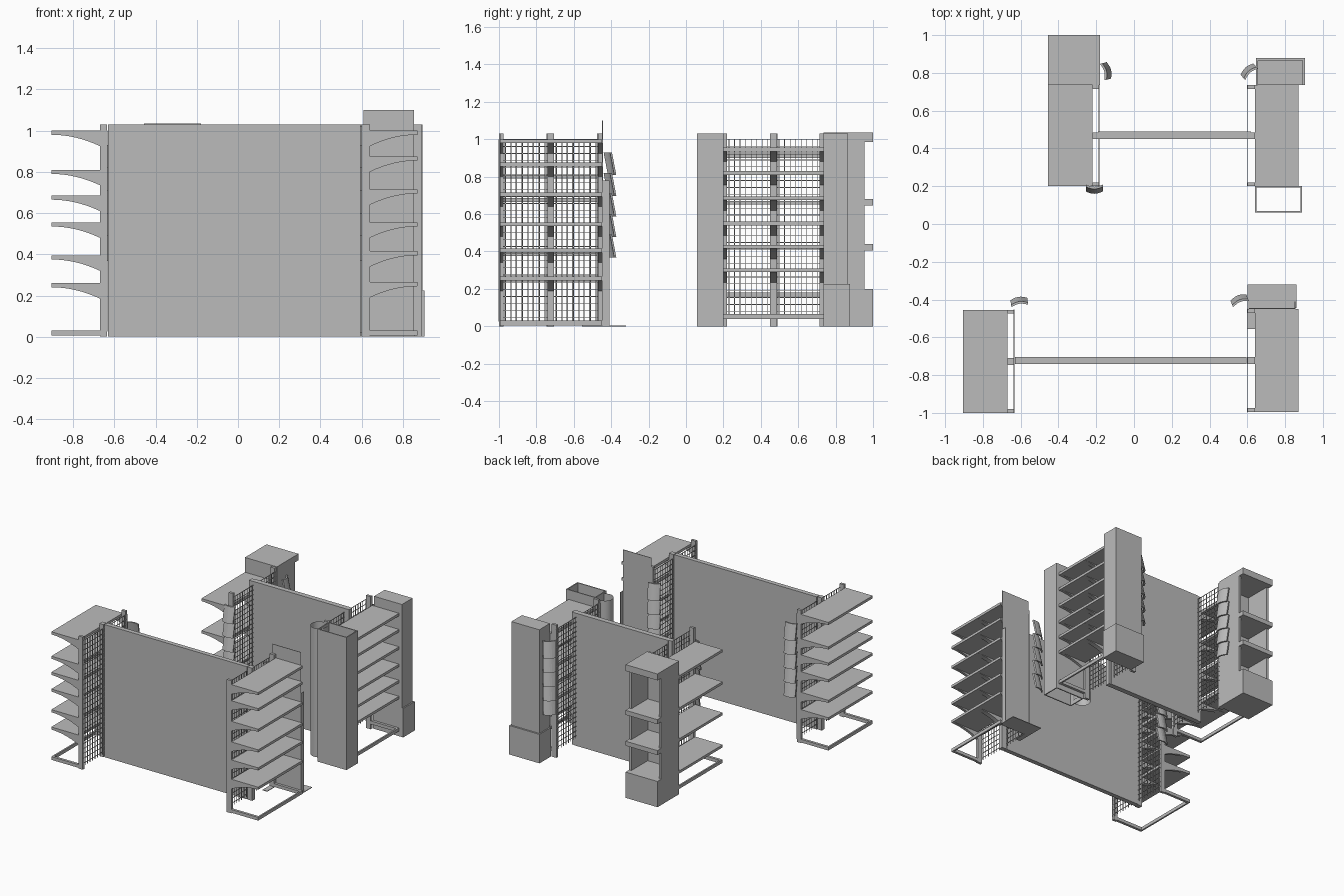
import bpy, bmesh, math
from mathutils import Matrix, Vector

cube = bpy.data.objects.get("Cube")
if cube:
    bpy.data.objects.remove(cube, do_unlink=True)

GREY = bpy.data.materials.new("concrete_grey")
GREY.use_nodes = True
colour = (0.5, 0.5, 0.5, 1)
GREY.diffuse_color = colour
GREY.node_tree.nodes["Principled BSDF"].inputs["Base Color"].default_value = colour


def finish(bm, name):
    bmesh.ops.recalc_face_normals(bm, faces=bm.faces)
    mesh = bpy.data.meshes.new(name)
    bm.to_mesh(mesh)
    bm.free()
    mesh.materials.append(GREY)
    obj = bpy.data.objects.new(name, mesh)
    bpy.context.collection.objects.link(obj)
    return obj


def add_box(bm, x, y, z):
    """Add a box given its low and high limit on each axis."""
    centre = Vector([(a + b) / 2 for a, b in (x, y, z)])
    size = [b - a for a, b in (x, y, z)]
    matrix = Matrix.Translation(centre) @ Matrix.Diagonal((*size, 1))
    bmesh.ops.create_cube(bm, size=1, matrix=matrix)


def boxes(name, *limits):
    bm = bmesh.new()
    for lim in limits:
        add_box(bm, *lim)
    return finish(bm, name)


def add_prism(bm, points, offset):
    """Extrude a flat outline along an offset."""
    face = bm.faces.new([bm.verts.new(p) for p in points])
    out = bmesh.ops.extrude_face_region(bm, geom=[face])
    verts = [v for v in out["geom"] if isinstance(v, bmesh.types.BMVert)]
    bmesh.ops.translate(bm, vec=offset, verts=verts)


def rack(name, post_x, inner, tip, y, levels, base):
    """Cantilevered floors on three posts, with a wire screen and base frame."""
    y0, y1 = y
    ym = (y0 + y1) / 2
    low_x, high_x = min(inner, tip), max(inner, tip)
    ribs = ((y0, y0 + 0.02), (ym - 0.018, ym + 0.018), (y1 - 0.02, y1))

    boxes(name + "_posts", *[(post_x, rib, (0, 1.03)) for rib in ribs])

    bm = bmesh.new()
    for z in levels:
        add_box(bm, (low_x, high_x), y, (z - 0.02, z))
    finish(bm, name + "_floors")

    # curved brackets under each floor
    bm = bmesh.new()
    steps = 8
    for z in levels:
        for a, b in ribs:
            outline = [(inner, a, z - 0.01), (tip, a, z - 0.01)]
            for i in range(steps + 1):
                t = i / steps
                outline.append((tip + (inner - tip) * t, a, z - 0.02 - 0.055 * t ** 2))
            add_prism(bm, outline, (0, b - a, 0))
    finish(bm, name + "_brackets")

    # wire screen beside the posts
    bm = bmesh.new()
    mesh_x = post_x[0] if tip > inner else post_x[1]
    wire = 0.0018
    across = (mesh_x - wire, mesh_x + wire)
    columns, rows = 18, 25
    for i in range(columns + 1):
        c = y0 + (y1 - y0) * i / columns
        add_box(bm, across, (c - wire, c + wire), (base + 0.02, 1.0))
    for i in range(rows + 1):
        c = base + 0.04 + (0.96 - base) * i / rows
        add_box(bm, across, y, (c - wire, c + wire))
    finish(bm, name + "_screen")

    # base frame
    z = (base, base + 0.025)
    rod = (tip - 0.012, tip) if tip > inner else (tip, tip + 0.012)
    boxes(name + "_base_frame", ((low_x, high_x), ribs[0], z),
          ((low_x, high_x), ribs[2], z), (rod, y, z))


def louvres(name, x, y, angle, top=0.93, count=5):
    """A stack of overlapping curved shells that lean out at the bottom."""
    bm = bmesh.new()
    width, pitch, steps = 0.09, 0.11, 6
    for n in range(count):
        z_top = top - n * pitch
        outer, inner = [], []
        for i in range(steps + 1):
            u = i / steps
            bulge = 0.012 * math.sin(math.pi * u)
            outer.append(((u - 0.5) * width, -0.008 - bulge, z_top))
            inner.append(((u - 0.5) * width, 0.004 - bulge, z_top))
        add_prism(bm, outer + inner[::-1], (0, -0.025, -pitch - 0.012))
    turn = Matrix.Translation((x, y, 0)) @ Matrix.Rotation(math.radians(angle), 4, "Z")
    bmesh.ops.transform(bm, matrix=turn, verts=bm.verts)
    finish(bm, name)


# Long walls
boxes("front_wall", ((-0.63, 0.595), (-0.74, -0.705), (0, 1.03)))
boxes("back_wall", ((-0.19, 0.62), (0.45, 0.49), (0, 1.03)))

# Floor racks
rack("front_right_rack", (-0.67, -0.635), -0.67, -0.905, (-1.0, -0.455),
     (1.0, 0.81, 0.685, 0.555, 0.395, 0.26), 0.005)
rack("front_left_rack", (0.60, 0.64), 0.64, 0.87, (-0.995, -0.45),
     (1.0, 0.875, 0.715, 0.555, 0.415, 0.265), 0.005)
rack("back_right_rack", (-0.22, -0.185), -0.22, -0.455, (0.2, 0.735),
     (0.92, 0.67, 0.43, 0.18), 0.04)
rack("back_left_rack", (0.60, 0.64), 0.64, 0.87, (0.2, 0.735),
     (0.955, 0.83, 0.695, 0.56, 0.435, 0.31), 0.04)

# Balcony tower, open to the back
tx = (-0.455, -0.18)
boxes("balcony_tower_walls",
      ((tx[0], tx[0] + 0.02), (0.735, 0.955), (0, 1.0)),
      ((tx[1] - 0.02, tx[1]), (0.735, 0.955), (0, 1.0)),
      (tx, (0.735, 0.755), (0, 1.0)))
boxes("balcony_tower_floors",
      *[(tx, (0.735, 1.0), (z - 0.035, z)) for z in (0.44, 0.68)])
boxes("balcony_tower_base", (tx, (0.735, 1.0), (0, 0.2)))
boxes("balcony_tower_roof", (tx, (0.735, 1.0), (0.985, 1.035)))

# Solid tower with a wider foot
boxes("solid_tower", ((0.655, 0.895), (0.735, 0.865), (0, 1.03)))
boxes("solid_tower_foot", ((0.645, 0.905), (0.735, 0.878), (0, 0.225)))

# Hollow square shaft
sx, sy, t, h = (0.64, 0.89), (0.06, 0.2), 0.008, (0, 1.03)
boxes("hollow_shaft",
      ((sx[0], sx[0] + t), sy, h), ((sx[1] - t, sx[1]), sy, h),
      (sx, (sy[0], sy[0] + t), h), (sx, (sy[1] - t, sy[1]), h))

# Open round pipe beside the shaft
bm = bmesh.new()
bmesh.ops.create_cone(bm, cap_ends=False, segments=32, radius1=0.06, radius2=0.06,
                      depth=1.0, matrix=Matrix.Translation((0.60, 0.137, 0.52)))
pipe = finish(bm, "round_pipe")
for poly in pipe.data.polygons:
    poly.use_smooth = True

# Tall thin panel with a side return and ground plate
boxes("tall_panel", ((0.61, 0.855), (-0.449, -0.445), (0, 1.1)))
boxes("panel_return", ((0.851, 0.855), (-0.449, -0.41), (0, 0.78)))
boxes("ground_plate", ((0.60, 0.86), (-0.445, -0.32), (0, 0.005)),
      ((0.60, 0.64), (-0.555, -0.445), (0, 0.005)))

# Louvre stacks
louvres("front_right_louvres", -0.605, -0.43, 188)
louvres("front_left_louvres", 0.565, -0.42, 202)
louvres("back_right_louvres", -0.21, 0.205, 0)
louvres("balcony_tower_louvres", -0.165, 0.805, 105)
louvres("back_left_louvres", 0.62, 0.795, 222)
